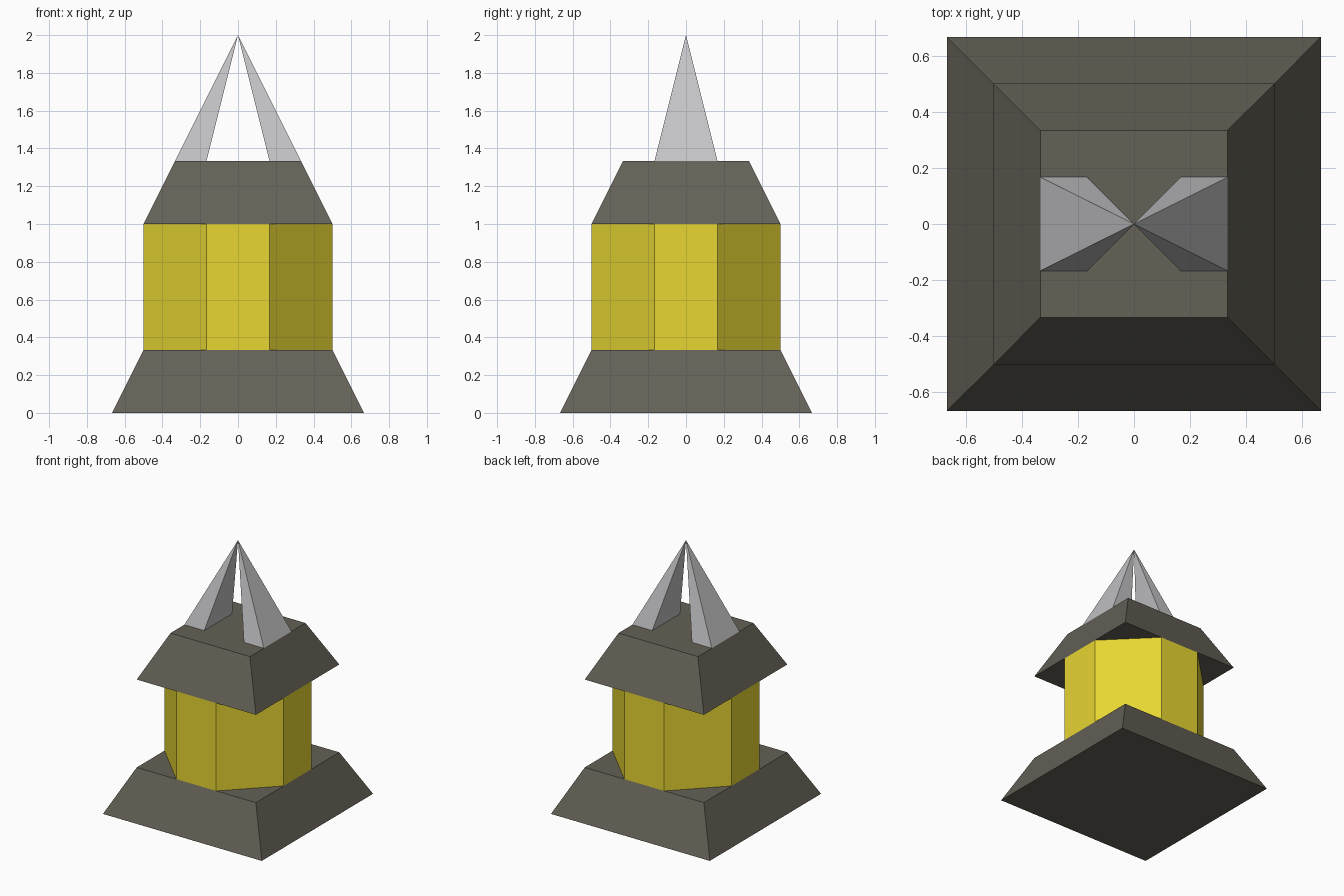
import bpy, bmesh

if "Cube" in bpy.data.objects:
    bpy.data.objects.remove(bpy.data.objects["Cube"])

T = 1 / 3   # base unit
S = 1 / 6   # half unit


def material(name, rgb):
    m = bpy.data.materials.new(name)
    m.diffuse_color = (*rgb, 1)
    m.use_nodes = True
    m.node_tree.nodes["Principled BSDF"].inputs["Base Color"].default_value = m.diffuse_color
    return m


stone = material("dark stone", (0.127, 0.119, 0.094))
glass = material("yellow glass", (0.81, 0.68, 0.033))
steel = material("light steel", (0.55, 0.55, 0.565))


def make(name, rings, mat, bottom=True, top=True):
    """Join matching rings of points into a faceted solid."""
    bm = bmesh.new()
    loops = [[bm.verts.new(p) for p in ring] for ring in rings]
    for a, b in zip(loops, loops[1:]):
        n = len(a)
        for i in range(n):
            j = (i + 1) % n
            if len(b) == 1:
                bm.faces.new((a[i], a[j], b[0]))
            else:
                bm.faces.new((a[i], a[j], b[j], b[i]))
    if bottom:
        bm.faces.new(loops[0][::-1])
    if top and len(loops[-1]) > 2:
        bm.faces.new(loops[-1])
    mesh = bpy.data.meshes.new(name)
    bm.to_mesh(mesh)
    bm.free()
    mesh.materials.append(mat)
    ob = bpy.data.objects.new(name, mesh)
    bpy.context.collection.objects.link(ob)
    return ob


def rect(x0, x1, y, z):
    return [(x0, -y, z), (x1, -y, z), (x1, y, z), (x0, y, z)]


def octagon(z):
    a, b = 0.5, S
    return [(-b, -a, z), (b, -a, z), (a, -b, z), (a, b, z),
            (b, a, z), (-b, a, z), (-a, b, z), (-a, -b, z)]


# Tapered square base and roof
make("base", [rect(-2 * T, 2 * T, 2 * T, 0), rect(-0.5, 0.5, 0.5, T)], stone)
make("roof", [rect(-0.5, 0.5, 0.5, 1), rect(-T, T, T, 4 * T)], stone)

# Eight-sided glass body, its ends closed by base and roof
make("glass_body", [octagon(T), octagon(1)], glass, bottom=False, top=False)

# Two leaning spikes that meet at the tip to form the handle
for name, x0, x1 in (("left_handle", -T, -S), ("right_handle", S, T)):
    make(name, [rect(x0, x1, S, 4 * T), [(0, 0, 2)]], steel, bottom=False)
